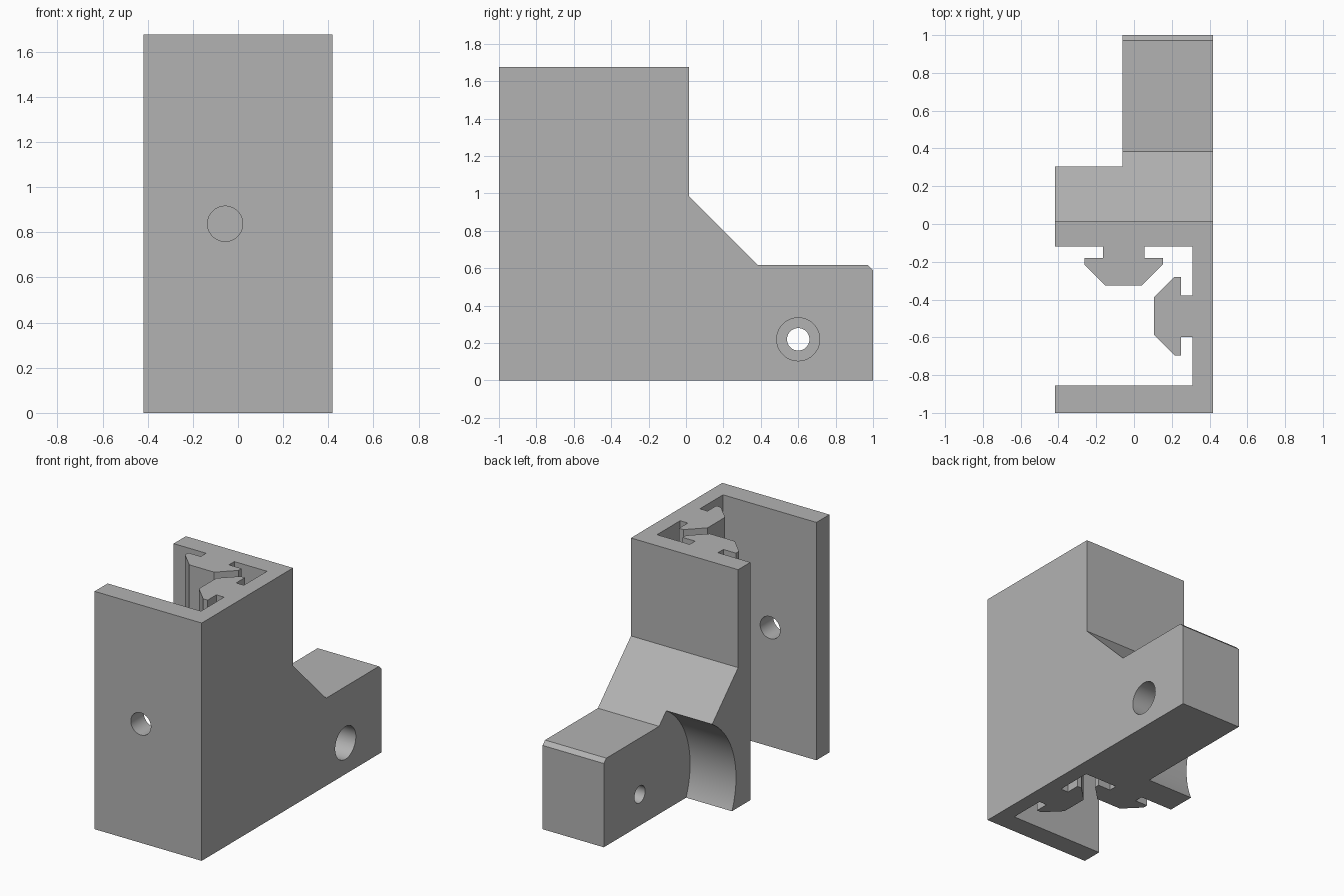
import bpy
from mathutils import Matrix, Vector

if "Cube" in bpy.data.objects:
    bpy.data.objects.remove(bpy.data.objects["Cube"], do_unlink=True)

HALF_WIDTH, HEIGHT = 0.4175, 1.675
FOOT_LEFT_SIDE = -0.06
PIVOT = (0.6, 0.22)

grey = bpy.data.materials.new("plain grey")
grey.use_nodes = True
colour = (0.45, 0.45, 0.45, 1)
grey.diffuse_color = colour
grey.node_tree.nodes["Principled BSDF"].inputs["Base Color"].default_value = colour


def prism(name, outline, axis, low, high):
    """Extrude a closed outline along x (yz outline) or z (xy outline)."""
    def place(a, b, c):
        return (c, a, b) if axis == "x" else (a, b, c)
    n = len(outline)
    verts = [place(a, b, c) for c in (low, high) for a, b in outline]
    faces = [tuple(reversed(range(n))), tuple(range(n, 2 * n))]
    faces += [(i, (i + 1) % n, (i + 1) % n + n, i + n) for i in range(n)]
    mesh = bpy.data.meshes.new(name)
    mesh.from_pydata(verts, [], faces)
    mesh.materials.append(grey)
    obj = bpy.data.objects.new(name, mesh)
    bpy.context.collection.objects.link(obj)
    return obj


def rod(name, axis, centre, radius, length, sides=64):
    turn = (0, 1.5707963, 0) if axis == "x" else (1.5707963, 0, 0)
    bpy.ops.mesh.primitive_cylinder_add(vertices=sides, radius=radius, depth=length,
                                        location=centre, rotation=turn)
    obj = bpy.context.object
    obj.name = name
    obj.data.materials.append(grey)
    return obj


def cut(body, cutter):
    mod = body.modifiers.new("cut", "BOOLEAN")
    mod.operation, mod.solver, mod.object = "DIFFERENCE", "EXACT", cutter
    bpy.context.view_layer.objects.active = body
    bpy.ops.object.modifier_apply(modifier=mod.name)
    bpy.data.objects.remove(cutter, do_unlink=True)


def slot_key(base, along, out):
    """Outline of a slot key standing on a wall at base."""
    half = [(0.11, 0), (0.11, 0.06), (0.2075, 0.06), (0.2075, 0.095), (0.0975, 0.205)]
    points = [(-a, d) for a, d in half] + [(a, d) for a, d in reversed(half)]
    return [tuple(Vector(base) + a * Vector(along) + d * Vector(out)) for a, d in points]


# Body: tall column, sloped web and chamfered foot
side = [(-1, 0), (1, 0), (1, 0.59), (0.972, 0.617), (0.385, 0.617),
        (0.016, 0.985), (0.016, HEIGHT), (-1, HEIGHT)]
bracket = prism("bracket_body", side, "x", -HALF_WIDTH, HALF_WIDTH)

# Rail channel, open to one side, leaving the two slot keys standing
channel = [(-0.6, -0.855), (0.31, -0.855)]
channel += slot_key((0.31, -0.4875), (0, 1), (-1, 0))
channel += [(0.31, -0.12)]
channel += slot_key((-0.055, -0.12), (-1, 0), (0, -1))
channel += [(-0.6, -0.12)]
cut(bracket, prism("channel_cutter", channel, "z", -0.2, HEIGHT + 0.2))

# Round clearance beside the foot
cut(bracket, rod("clearance_cutter", "x", (FOOT_LEFT_SIDE - 0.5, *PIVOT), 0.56, 1, 128))

# Pivot hole, its counterbore, and the front screw hole
cut(bracket, rod("pivot_cutter", "x", (0.2, *PIVOT), 0.06, 2))
cut(bracket, rod("counterbore_cutter", "x", (HALF_WIDTH, *PIVOT), 0.115, 0.54))
cut(bracket, rod("screw_cutter", "y", (-0.057, -0.95, HEIGHT / 2), 0.078, 0.3))

# Smooth the round cuts, keep the edges crisp
bpy.ops.object.select_all(action="DESELECT")
bracket.select_set(True)
bpy.context.view_layer.objects.active = bracket
bpy.ops.object.shade_smooth_by_angle(angle=0.5)
